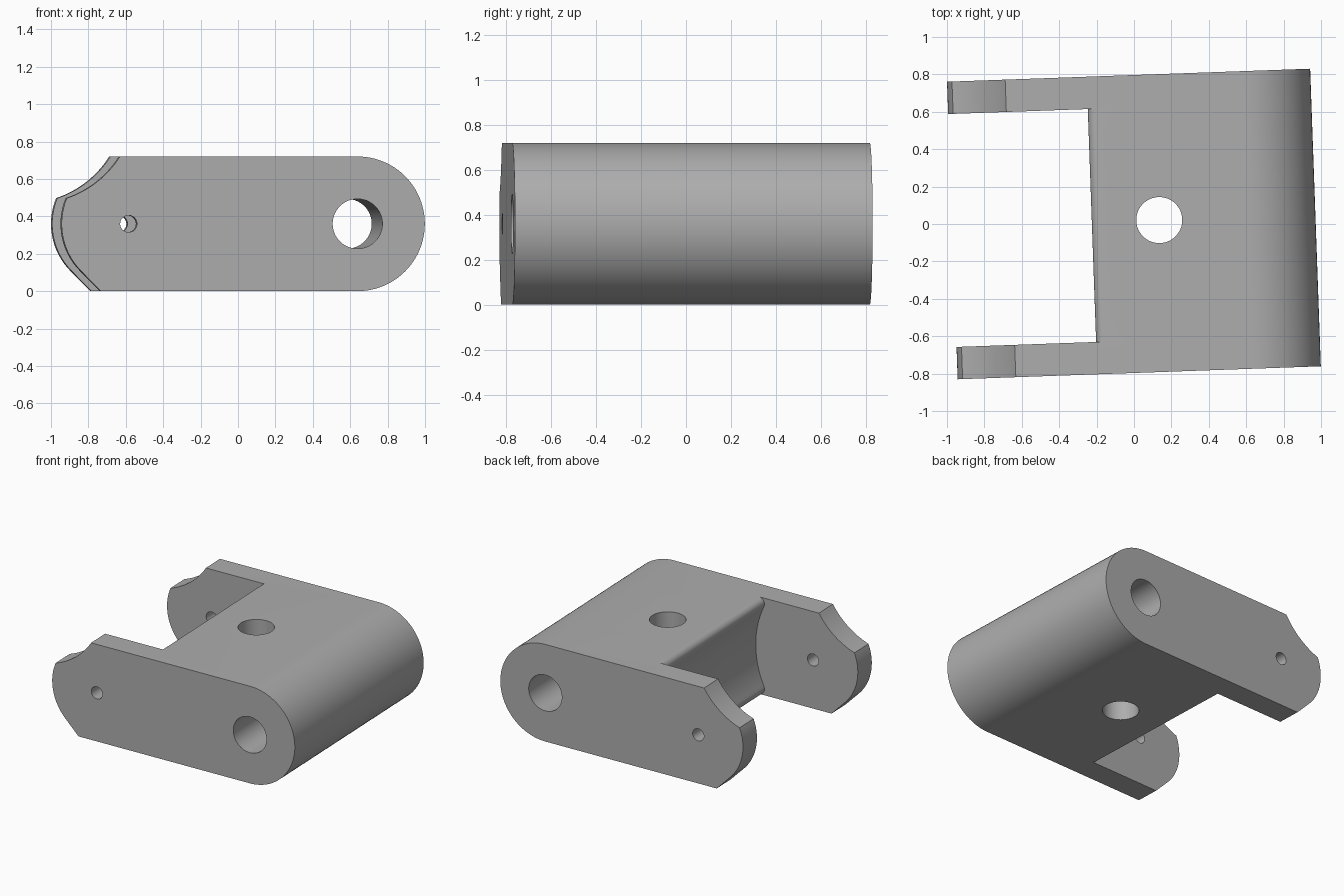
import bpy
import bmesh
from math import radians, sin, cos, pi
from mathutils import Matrix, Vector

HEIGHT = 0.72
MID = HEIGHT / 2
HALF_WIDTH = 0.796
SLOT_HALF = 0.623
TURN = Matrix.Rotation(radians(2.05), 4, 'Z')

old = bpy.data.objects.get("Cube")
if old:
    bpy.data.objects.remove(old, do_unlink=True)

grey = bpy.data.materials.new("plain grey")
grey.use_nodes = True
COLOUR = (0.42, 0.42, 0.42, 1)
grey.diffuse_color = COLOUR
grey.node_tree.nodes["Principled BSDF"].inputs["Base Color"].default_value = COLOUR


def arc(cx, cz, r, start, end, steps):
    """Points of an arc in the side plane, angles in degrees."""
    angles = [radians(start + (end - start) * i / steps) for i in range(steps + 1)]
    return [(cx + r * cos(a), cz + r * sin(a)) for a in angles]


def extrude_profile(name, points, half):
    """Prism with a side-plane outline, running across the width."""
    bm = bmesh.new()
    face = bm.faces.new([bm.verts.new((x, -half, z)) for x, z in points])
    out = bmesh.ops.extrude_face_region(bm, geom=[face])
    moved = [g for g in out["geom"] if isinstance(g, bmesh.types.BMVert)]
    bmesh.ops.translate(bm, verts=moved, vec=(0, 2 * half, 0))
    bmesh.ops.recalc_face_normals(bm, faces=bm.faces)
    bm.transform(TURN)
    mesh = bpy.data.meshes.new(name)
    bm.to_mesh(mesh)
    bm.free()
    mesh.materials.append(grey)
    obj = bpy.data.objects.new(name, mesh)
    bpy.context.collection.objects.link(obj)
    return obj


def circle(cx, cz, r, steps=64):
    return arc(cx, cz, r, 0, 360, steps)[:-1]


# Body outline: round nose, chamfered round arm tips with a scooped top
outline = arc(0.611, MID, 0.36, -90, 90, 48)
outline += arc(-1.117, 1.01, 0.541, -32.5, -71.5, 16)
outline += arc(-0.614, MID, 0.358, 157.5, 225, 20)
outline += [(-0.762, 0)]
body = extrude_profile("clevis_body", outline, HALF_WIDTH)

# Slot between the arms: hollow back wall with rounded lips
LIP_X, LIP_R, HOLLOW_R, HOLLOW_X = -0.18, 0.045, 0.70, -0.855
lip_z = HEIGHT - LIP_R
tangent = (Vector((LIP_X, lip_z)) - Vector((HOLLOW_X, MID)))
turn = math_angle = tangent.angle_signed(Vector((1, 0))) * 180 / pi
slot = [(-1.3, -0.1), (LIP_X, -0.1)]
slot += arc(LIP_X, LIP_R, LIP_R, 270, 180 - turn, 10)
slot += arc(HOLLOW_X, MID, HOLLOW_R, -turn, turn, 24)[1:-1]
slot += arc(LIP_X, lip_z, LIP_R, 180 + turn, 90, 10)
slot += [(LIP_X, HEIGHT + 0.1), (-1.3, HEIGHT + 0.1)]

cutters = [
    extrude_profile("slot_cutter", slot, SLOT_HALF),
    extrude_profile("large_bore_cutter", circle(0.611, MID, 0.133), 1),
    extrude_profile("pin_hole_cutter", circle(-0.614, MID, 0.045, 32), 1),
]

# Upright hole through the block
bpy.ops.mesh.primitive_cylinder_add(vertices=64, radius=0.123, depth=2,
                                    location=(0.135, 0.021, MID))
upright = bpy.context.object
upright.name = "upright_hole_cutter"
upright.data.materials.append(grey)
cutters.append(upright)

bpy.ops.object.select_all(action='DESELECT')
bpy.context.view_layer.objects.active = body
body.select_set(True)
for cutter in cutters:
    cutter.hide_render = True
    cut = body.modifiers.new(cutter.name, 'BOOLEAN')
    cut.operation = 'DIFFERENCE'
    cut.solver = 'EXACT'
    cut.object = cutter
    bpy.ops.object.modifier_apply(modifier=cut.name)
for cutter in cutters:
    bpy.data.objects.remove(cutter, do_unlink=True)

bpy.ops.object.shade_smooth_by_angle(angle=radians(20))
